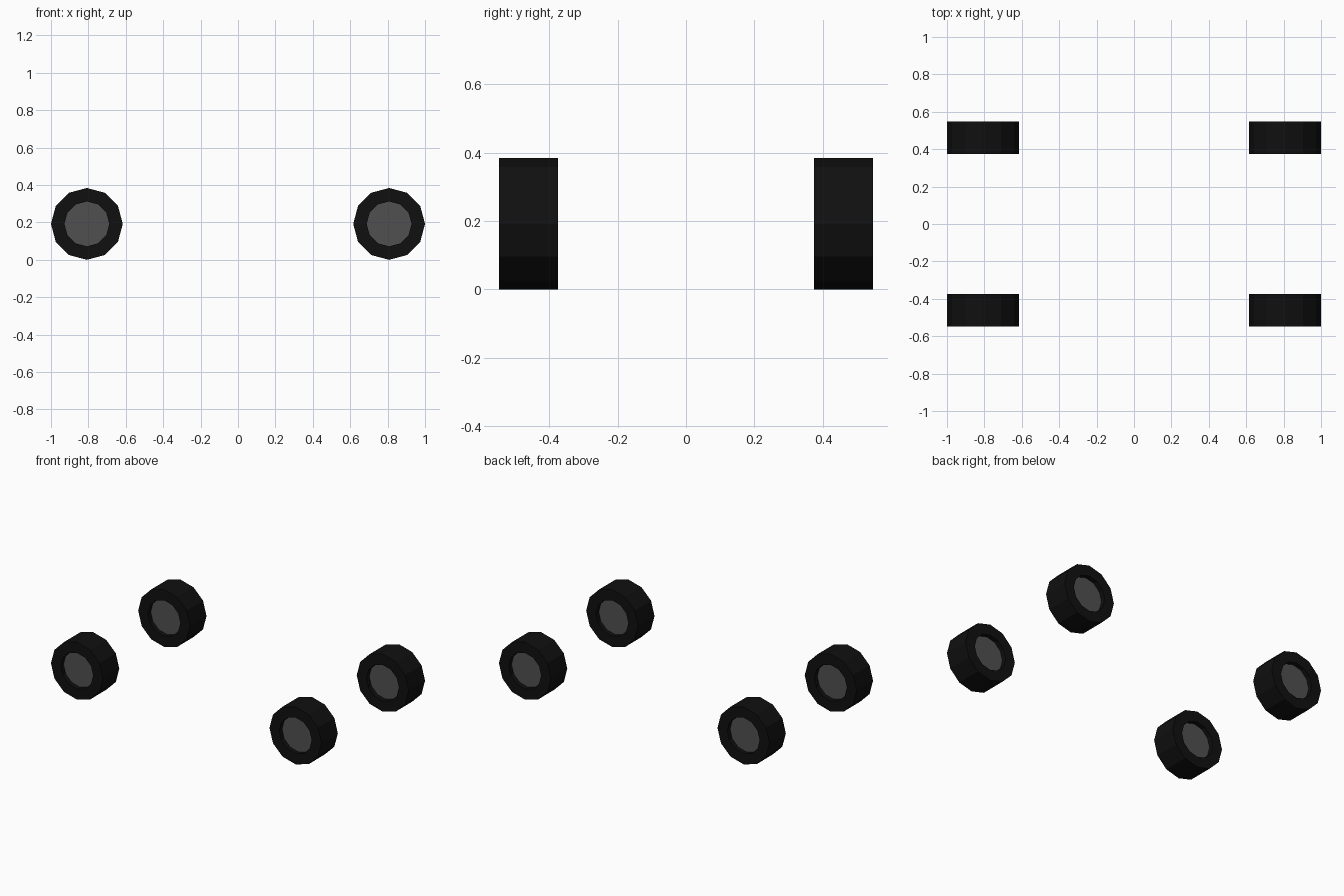
import bpy, bmesh, math

if "Cube" in bpy.data.objects:
    bpy.data.objects.remove(bpy.data.objects["Cube"])

SIDES = 12
R_TYRE, R_HUB = 0.192, 0.12
HALF_W, RECESS = 0.0865, 0.03
WHEEL_X, WHEEL_Y = 0.808, 0.4605


def material(name, v):
    m = bpy.data.materials.new(name)
    m.diffuse_color = (v, v, v, 1)
    m.use_nodes = True
    m.node_tree.nodes["Principled BSDF"].inputs["Base Color"].default_value = m.diffuse_color
    return m


def lathe(name, profile, mat, closed):
    """Sweep an (r, y) profile round the y axis with flat 12-sided faces."""
    bm = bmesh.new()
    rings = []
    for i in range(SIDES):
        a = 2 * math.pi * i / SIDES
        rings.append([bm.verts.new((r * math.cos(a), y, r * math.sin(a))) for r, y in profile])
    n = len(profile)
    for i in range(SIDES):
        p, q = rings[i], rings[(i + 1) % SIDES]
        for j in range(n if closed else n - 1):
            k = (j + 1) % n
            bm.faces.new((p[j], p[k], q[k], q[j]))
    if not closed:
        for j in (0, n - 1):
            bm.faces.new([ring[j] for ring in rings])
    bmesh.ops.recalc_face_normals(bm, faces=bm.faces)
    me = bpy.data.meshes.new(name)
    bm.to_mesh(me)
    bm.free()
    me.materials.append(mat)
    return me


# Tyre ring and the hub disc recessed on both sides
tyre = lathe("tyre", [(R_TYRE, -HALF_W), (R_TYRE, HALF_W), (R_HUB, HALF_W), (R_HUB, -HALF_W)],
             material("black_rubber", 0.005), True)
hub = lathe("hub", [(R_HUB, -HALF_W + RECESS), (R_HUB, HALF_W - RECESS)],
            material("grey_metal", 0.08), False)

# Four wheels, one at each corner
for side, sx in (("left", -1), ("right", 1)):
    for end, sy in (("front", -1), ("back", 1)):
        for me in (tyre, hub):
            ob = bpy.data.objects.new(f"{end}_{side}_{me.name}", me)
            ob.location = (sx * WHEEL_X, sy * WHEEL_Y, R_TYRE)
            bpy.context.collection.objects.link(ob)
